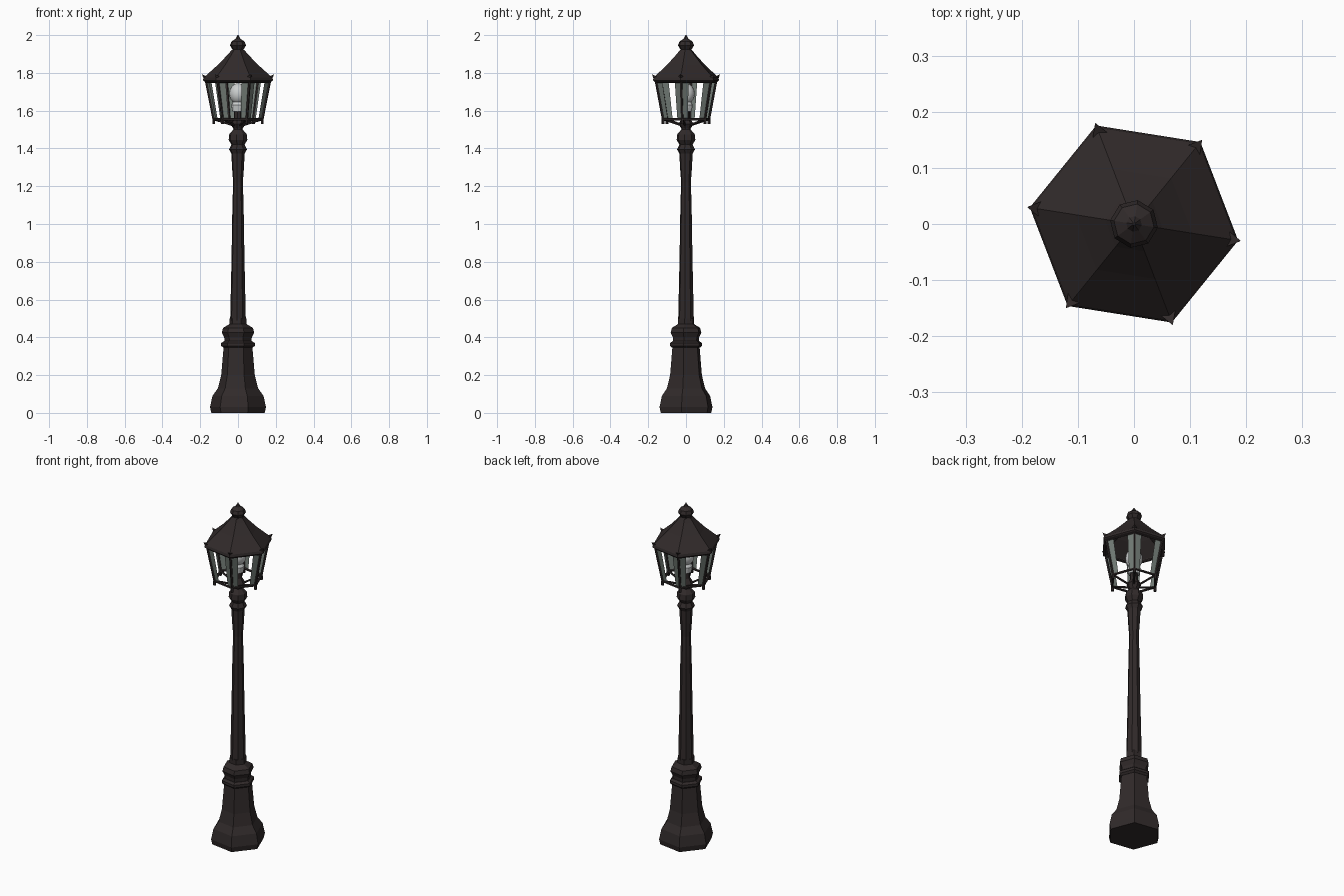
import bpy
from math import sin, cos, radians
from mathutils import Vector

if "Cube" in bpy.data.objects:
    bpy.data.objects.remove(bpy.data.objects["Cube"], do_unlink=True)

TURN = -9  # rotation of the six-sided body, in degrees


def material(name, color):
    m = bpy.data.materials.new(name)
    m.use_nodes = True
    m.diffuse_color = (*color, 1)
    m.node_tree.nodes["Principled BSDF"].inputs["Base Color"].default_value = (*color, 1)
    return m


IRON = material("dark_iron", (0.03, 0.023, 0.023))
GLASS = material("grey_glass", (0.17, 0.2, 0.18))
BULB = material("pale_bulb", (0.6, 0.62, 0.62))


def ring(radius, z, step, sides=6):
    a = radians(TURN + step * 360 / sides)
    return Vector((radius * cos(a), radius * sin(a), z))


def mesh_object(name, verts, faces, mat):
    mesh = bpy.data.meshes.new(name)
    mesh.from_pydata(verts, [], faces)
    mesh.materials.append(mat)
    ob = bpy.data.objects.new(name, mesh)
    bpy.context.collection.objects.link(ob)
    return ob


def lathe(name, profile, sides=6, mat=IRON, capped=True):
    """Turn (radius, height) pairs into a faceted column."""
    verts = [ring(r, z, i, sides) for r, z in profile for i in range(sides)]
    faces = []
    for row in range(len(profile) - 1):
        for i in range(sides):
            a, b = row * sides + i, row * sides + (i + 1) % sides
            faces.append((a, b, b + sides, a + sides))
    if capped:
        faces.append(tuple(reversed(range(sides))))
        faces.append(tuple(range(len(verts) - sides, len(verts))))
    return mesh_object(name, verts, faces, mat)


def rod(name, start, end, radius, mat=IRON):
    direction = end - start
    bpy.ops.mesh.primitive_cylinder_add(vertices=6, radius=radius, depth=direction.length,
                                        location=(start + end) / 2)
    ob = bpy.context.object
    ob.name = name
    ob.rotation_euler = direction.to_track_quat('Z', 'Y').to_euler()
    ob.data.materials.append(mat)
    return ob


# Pedestal and collar
lathe("pedestal", [(0.143, 0), (0.15, 0.03), (0.137, 0.09), (0.108, 0.13),
                   (0.09, 0.2), (0.077, 0.35)])
lathe("pedestal_band", [(0.078, 0.345), (0.09, 0.355), (0.09, 0.37), (0.075, 0.38)])
lathe("pedestal_collar", [(0.072, 0.375), (0.074, 0.4), (0.087, 0.425),
                          (0.08, 0.45), (0.046, 0.47), (0.046, 0.5)])

# Shaft and capital
lathe("shaft", [(0.042, 0.49), (0.035, 0.8), (0.03, 1.1), (0.026, 1.22),
                (0.032, 1.3), (0.036, 1.38)], 8)
lathe("capital", [(0.034, 1.37), (0.048, 1.395), (0.035, 1.42), (0.05, 1.445),
                  (0.047, 1.475), (0.025, 1.5), (0.025, 1.53)], 8)

# Lantern frame: posts, rails, floor arms and glass beside each post
LOW, HIGH = 1.555, 1.755
LOW_R, HIGH_R = 0.13, 0.17
for i in range(6):
    low, low_next = ring(LOW_R, LOW, i), ring(LOW_R, LOW, i + 1)
    high, high_next = ring(HIGH_R, HIGH, i), ring(HIGH_R, HIGH, i + 1)
    rod("lantern_post", low, high, 0.007)
    rod("lantern_bottom_rail", low, low_next, 0.007)
    rod("lantern_top_rail", high, high_next, 0.008)
    rod("lantern_floor_arm", Vector((0, 0, 1.515)), low, 0.006)
    rod("post_foot", low - Vector((0, 0, 0.025)), low, 0.008)
    for side, (f, g) in enumerate(((0.04, 0.25), (0.75, 0.96))):
        strip = [low.lerp(low_next, f), low.lerp(low_next, g),
                 high.lerp(high_next, g), high.lerp(high_next, f)]
        mesh_object("glass_strip", strip, [(0, 1, 2, 3)], GLASS)

# Lamp holder and bulb
lathe("lamp_holder", [(0.025, 1.505), (0.04, 1.53), (0.022, 1.56), (0.022, 1.6)], 8)
lathe("bulb_neck", [(0.03, 1.595), (0.036, 1.63), (0.026, 1.65)], 12, BULB)
bpy.ops.mesh.primitive_uv_sphere_add(segments=16, ring_count=10, radius=0.046,
                                     location=(0, 0, 1.69))
bulb = bpy.context.object
bulb.name = "bulb"
bulb.scale.z = 1.2
bulb.data.materials.append(BULB)
bpy.ops.object.shade_smooth_by_angle()

# Roof shell with a short eave
roof = lathe("roof", [(0.172, 1.75), (0.188, 1.76), (0.184, 1.775), (0.105, 1.845),
                      (0.052, 1.9), (0.035, 1.92)], capped=False)
shell = roof.modifiers.new("thickness", 'SOLIDIFY')
shell.thickness = 0.006

# Corner ornaments at the eave
for i in range(6):
    corner = [ring(0.16, 1.775, i - 0.12), ring(0.16, 1.775, i + 0.12),
              ring(0.178, 1.755, i), ring(0.193, 1.792, i)]
    mesh_object("eave_ornament", corner, [(0, 1, 2), (0, 3, 1), (1, 3, 2), (2, 3, 0)], IRON)

# Finial
lathe("finial", [(0.034, 1.905), (0.03, 1.925), (0.043, 1.945), (0.036, 1.965),
                 (0.014, 1.98), (0.002, 2.0)], 8)
